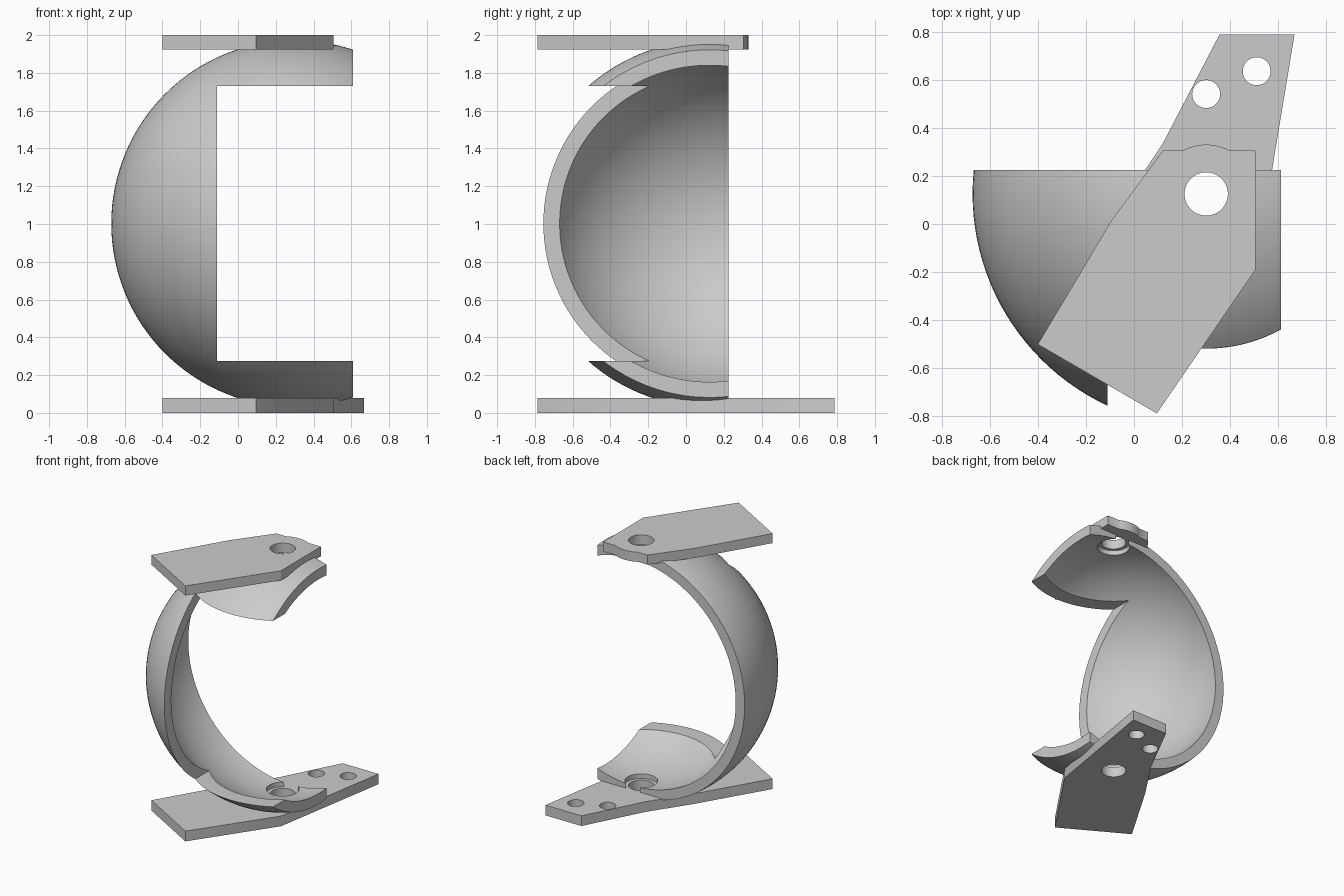
import bpy, bmesh, math
from mathutils import Matrix

if "Cube" in bpy.data.objects:
    bpy.data.objects.remove(bpy.data.objects["Cube"], do_unlink=True)

AXIS = (0.30, 0.125)          # pivot axis of the bracket
MID = 1.002                   # height of the sphere centre
GREY = (0.6, 0.6, 0.6, 1)

grey = bpy.data.materials.new("plain grey")
grey.use_nodes = True
grey.diffuse_color = GREY
grey.node_tree.nodes["Principled BSDF"].inputs["Base Color"].default_value = GREY


def make_object(name, bm):
    bmesh.ops.recalc_face_normals(bm, faces=bm.faces)
    mesh = bpy.data.meshes.new(name)
    bm.to_mesh(mesh)
    bm.free()
    mesh.materials.append(grey)
    obj = bpy.data.objects.new(name, mesh)
    bpy.context.collection.objects.link(obj)
    return obj


def sphere(name, radius):
    bm = bmesh.new()
    bmesh.ops.create_uvsphere(bm, u_segments=128, v_segments=64, radius=radius,
                              matrix=Matrix.Translation((*AXIS, MID)))
    return make_object(name, bm)


def box(name, low, high):
    bm = bmesh.new()
    bmesh.ops.create_cube(bm, size=1)
    for v in bm.verts:
        v.co = [a if c < 0 else b for c, a, b in zip(v.co, low, high)]
    return make_object(name, bm)


def drill(name, centre, radius):
    bm = bmesh.new()
    bmesh.ops.create_cone(bm, cap_ends=True, segments=64, radius1=radius, radius2=radius,
                          depth=4, matrix=Matrix.Translation((*centre, MID)))
    return make_object(name, bm)


def plate(name, outline, bottom, top):
    bm = bmesh.new()
    face = bm.faces.new([bm.verts.new((x, y, bottom)) for x, y in outline])
    grown = bmesh.ops.extrude_face_region(bm, geom=[face])["geom"]
    for v in grown:
        if isinstance(v, bmesh.types.BMVert):
            v.co.z = top
    return make_object(name, bm)


def cut(obj, cutters):
    bpy.ops.object.select_all(action="DESELECT")
    bpy.context.view_layer.objects.active = obj
    obj.select_set(True)
    for cutter in cutters:
        cutter.hide_render = True
        mod = obj.modifiers.new("cut", "BOOLEAN")
        mod.operation, mod.solver, mod.object = "DIFFERENCE", "EXACT", cutter
        bpy.ops.object.modifier_apply(modifier=mod.name)
        bpy.data.objects.remove(cutter, do_unlink=True)
    bpy.ops.object.shade_smooth_by_angle(angle=math.radians(30))


# Spherical shell, open at the back and left side, with a square window and pivot seats
shell = sphere("curved_shell", 0.971)
cut(shell, [
    sphere("hollow", 0.894),
    box("back_cut", (-2, 0.225, -1), (2, 2, 3)),
    box("side_cut", (0.61, -2, -1), (2, 2, 3)),
    box("window_cut", (-0.11, -2, 0.275), (2, 2, 1.73)),
    drill("pivot_seat", AXIS, 0.117),
])

# Shared front outline of both plates
front = [(-0.09, 0.02), (-0.40, -0.50), (0.095, -0.787), (0.505, -0.19)]

# Upper plate, with a rounded bump behind the pivot hole
bump = [(AXIS[0] + 0.205 * math.cos(math.radians(a)), AXIS[1] + 0.205 * math.sin(math.radians(a)))
        for a in [61.5 + 57 * i / 12 for i in range(13)]]
upper = plate("upper_plate", front + [(0.505, 0.305)] + bump + [(0.12, 0.305)], 1.925, 2)
cut(upper, [drill("pivot_hole", AXIS, 0.09)])

# Lower plate, with a tapered tail holding two fixing holes
lower = plate("lower_plate", front + [(0.667, 0.787), (0.355, 0.787), (0.12, 0.335)], 0, 0.08)
cut(lower, [
    drill("pivot_hole", AXIS, 0.09),
    drill("fixing_hole", (0.30, 0.54), 0.058),
    drill("fixing_hole", (0.51, 0.635), 0.058),
])
